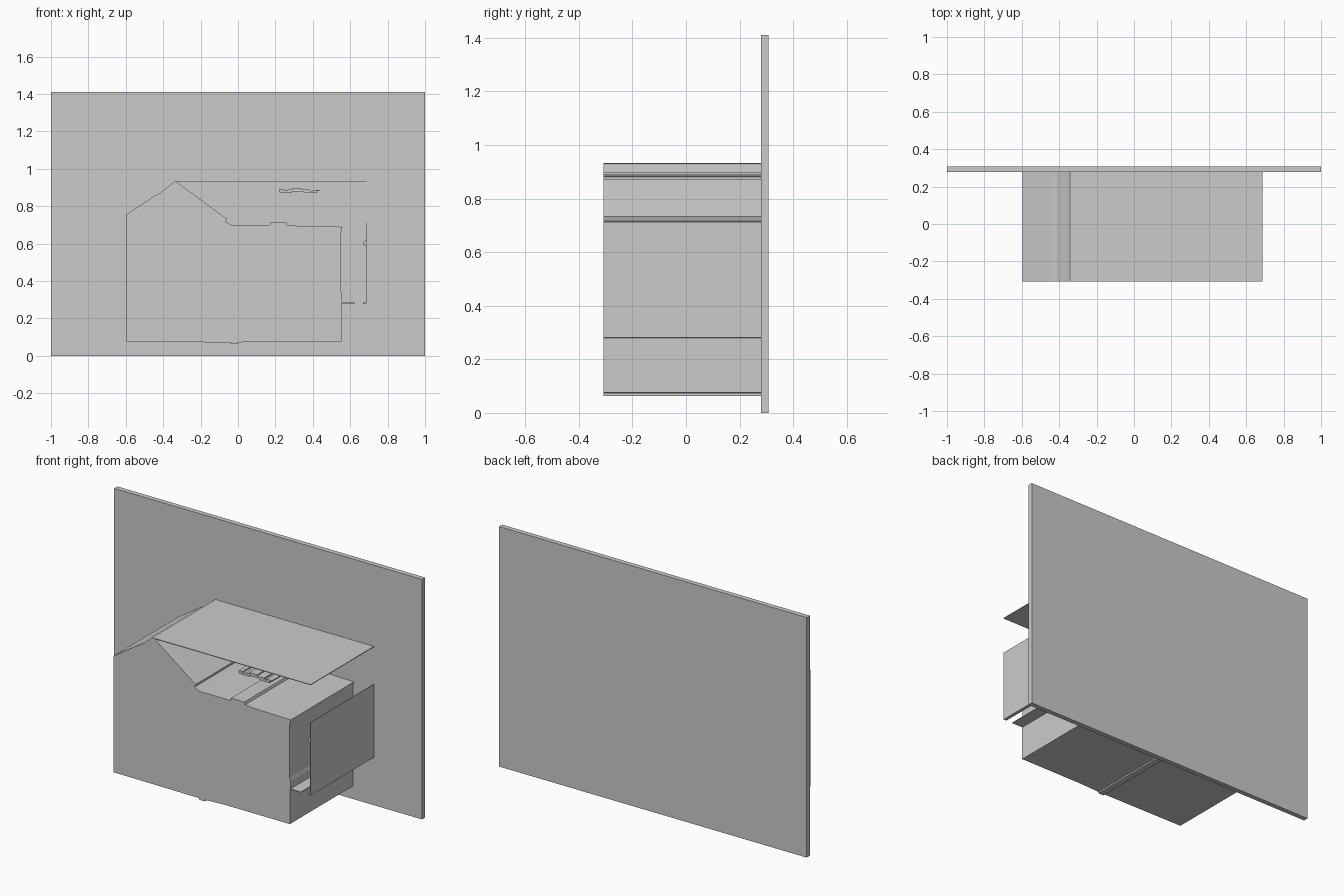
import bpy
import bmesh

FRONT, WALL, BACK = -0.308, 0.279, 0.308


def extrude_profile(name, points, y0=FRONT, y1=WALL):
    """Solid made by pushing an (x, z) outline along y."""
    bm = bmesh.new()
    face = bm.faces.new([bm.verts.new((x, y0, z)) for x, z in points])
    ext = bmesh.ops.extrude_face_region(bm, geom=[face])
    moved = [v for v in ext["geom"] if isinstance(v, bmesh.types.BMVert)]
    bmesh.ops.translate(bm, verts=moved, vec=(0, y1 - y0, 0))
    bmesh.ops.recalc_face_normals(bm, faces=bm.faces)
    mesh = bpy.data.meshes.new(name)
    bm.to_mesh(mesh)
    bm.free()
    obj = bpy.data.objects.new(name, mesh)
    bpy.context.collection.objects.link(obj)
    return obj


def slab(name, x0, x1, z0, z1, y0=FRONT, y1=WALL):
    return extrude_profile(name, [(x0, z0), (x1, z0), (x1, z1), (x0, z1)], y0, y1)


# Upright backing board
slab("back_panel", -1, 1, 0, 1.41, WALL, BACK)

# Main block: gabled left end, low flat top with a small step, foot below
extrude_profile("main_block", [
    (-0.595, 0.075), (-0.037, 0.072), (-0.037, 0.063), (0.0, 0.063),
    (0.0, 0.072), (0.13, 0.077), (0.553, 0.077),
    (0.553, 0.28), (0.557, 0.285), (0.557, 0.33), (0.551, 0.35),
    (0.551, 0.66), (0.558, 0.69), (0.32, 0.695), (0.262, 0.70),
    (0.257, 0.715), (0.17, 0.715), (0.17, 0.70), (-0.037, 0.70),
    (-0.066, 0.717), (-0.06, 0.733), (-0.325, 0.928), (-0.342, 0.931),
    (-0.355, 0.92), (-0.415, 0.872), (-0.444, 0.857), (-0.595, 0.757),
])

# Thin roof sheet reaching right from the ridge
slab("roof_sheet", -0.342, 0.688, 0.929, 0.933)

# Thin side wall with an inner nub and a short foot
extrude_profile("side_panel", [
    (0.668, 0.281), (0.688, 0.281), (0.688, 0.71), (0.684, 0.71),
    (0.684, 0.625), (0.672, 0.605), (0.672, 0.592), (0.684, 0.59),
    (0.684, 0.285), (0.668, 0.285),
])

# Thin ledge on the right of the main block
slab("side_ledge", 0.55, 0.625, 0.281, 0.285)

# Small stepped bar floating under the roof sheet
extrude_profile("stepped_bar", [
    (0.225, 0.872), (0.29, 0.872), (0.29, 0.879), (0.35, 0.879),
    (0.35, 0.874), (0.38, 0.870), (0.42, 0.870), (0.42, 0.880),
    (0.437, 0.882), (0.437, 0.888), (0.40, 0.888), (0.40, 0.882),
    (0.385, 0.882), (0.385, 0.890), (0.34, 0.890), (0.34, 0.897),
    (0.29, 0.897), (0.29, 0.889), (0.265, 0.889), (0.265, 0.883),
    (0.245, 0.883), (0.245, 0.891), (0.22, 0.891), (0.22, 0.880),
])
